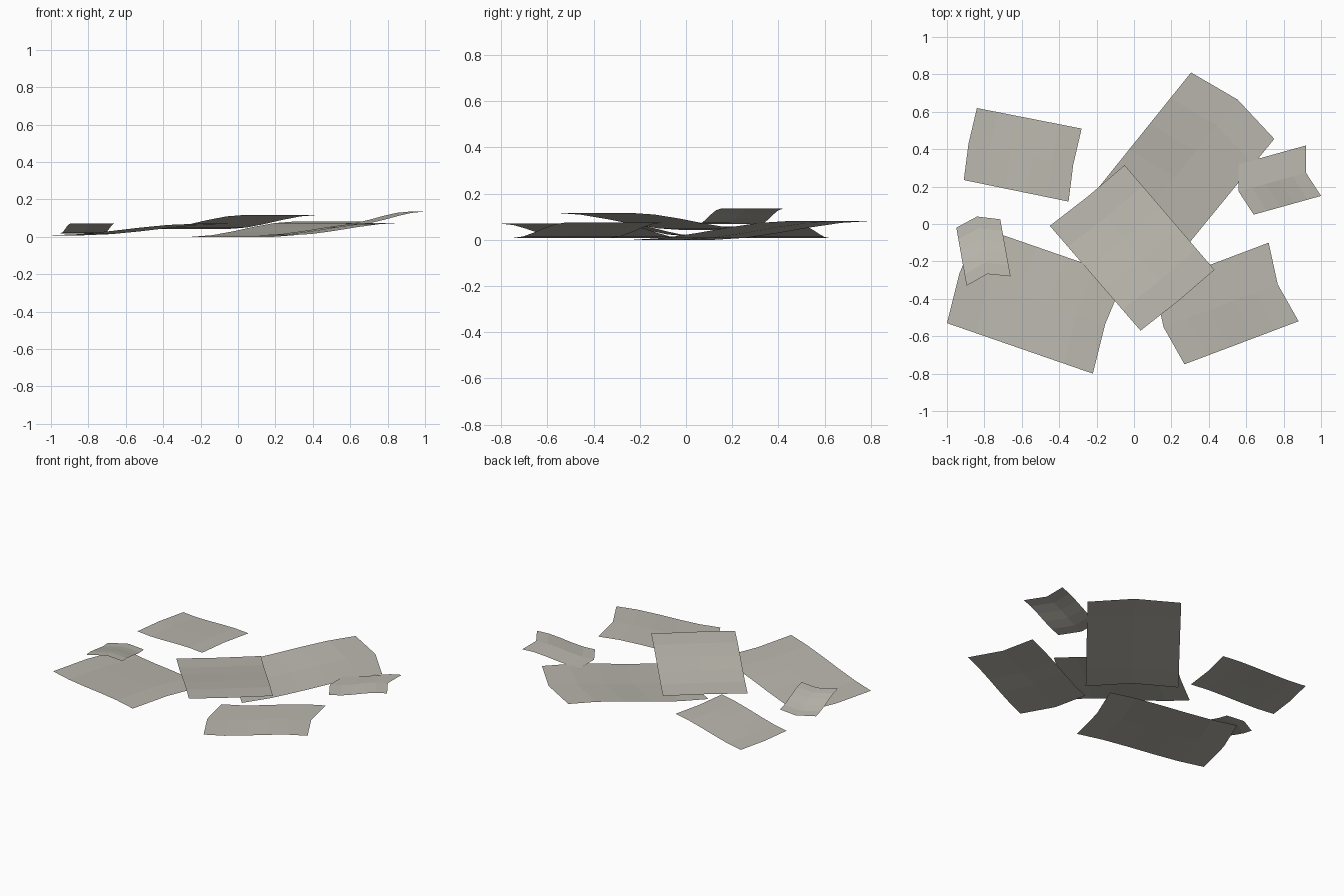
import bpy, bmesh
from mathutils import Vector

if "Cube" in bpy.data.objects:
    bpy.data.objects.remove(bpy.data.objects["Cube"])

mat = bpy.data.materials.new("dusty_grey")
mat.diffuse_color = (0.49, 0.475, 0.42, 1)
mat.use_nodes = True
mat.node_tree.nodes["Principled BSDF"].inputs["Base Color"].default_value = mat.diffuse_color

LENGTH_STEPS, WIDTH_STEPS = 5, 2


def sheet(name, low, high, z_low, z_high, bow):
    """Bent sheet from a low edge to a high edge; bow shifts its middle line along its length."""
    a, b = (Vector(p) for p in low)
    c, d = (Vector(p) for p in high)
    axis = ((c + d) - (a + b)).normalized()
    bm = bmesh.new()
    rows = []
    for i in range(LENGTH_STEPS + 1):
        t = i / LENGTH_STEPS
        z = z_low + (z_high - z_low) * t * t * (3 - 2 * t)
        row = []
        for j in range(WIDTH_STEPS + 1):
            s = j / WIDTH_STEPS
            p = a.lerp(c, t).lerp(b.lerp(d, t), s) + axis * bow * (1 - abs(2 * s - 1))
            row.append(bm.verts.new((p.x, p.y, z)))
        rows.append(row)
    for r0, r1 in zip(rows, rows[1:]):
        for j in range(WIDTH_STEPS):
            f = bm.faces.new((r0[j], r1[j], r1[j + 1], r0[j + 1]))
            f.normal_update()
            if f.normal.z < 0:
                f.normal_flip()
    me = bpy.data.meshes.new(name)
    bm.to_mesh(me)
    bm.free()
    me.materials.append(mat)
    bpy.context.collection.objects.link(bpy.data.objects.new(name, me))


# Large overlapping sheets
sheet("back_sheet", [(-.25, .12), (.19, -.23)], [(.305, .81), (.75, .455)], 0, .082, .042)
sheet("centre_sheet", [(-.45, -.01), (-.05, .315)], [(.035, -.57), (.43, -.245)], .042, .117, .006)
sheet("front_left_sheet", [(-1, -.53), (-.83, -.015)], [(-.22, -.80), (-.05, -.285)], .008, .07, -.02)
sheet("front_right_sheet", [(.27, -.75), (.11, -.33)], [(.88, -.52), (.72, -.10)], .008, .075, -.034)
sheet("back_left_sheet", [(-.91, .235), (-.84, .62)], [(-.35, .12), (-.28, .51)], .008, .058, -.01)
# Small scraps
sheet("right_scrap", [(.64, .05), (.56, .32)], [(1.0, .15), (.92, .42)], .068, .135, -.042)
sheet("left_scrap", [(-.95, -.02), (-.715, .025)], [(-.895, -.33), (-.66, -.28)], .018, .071, -.038)
